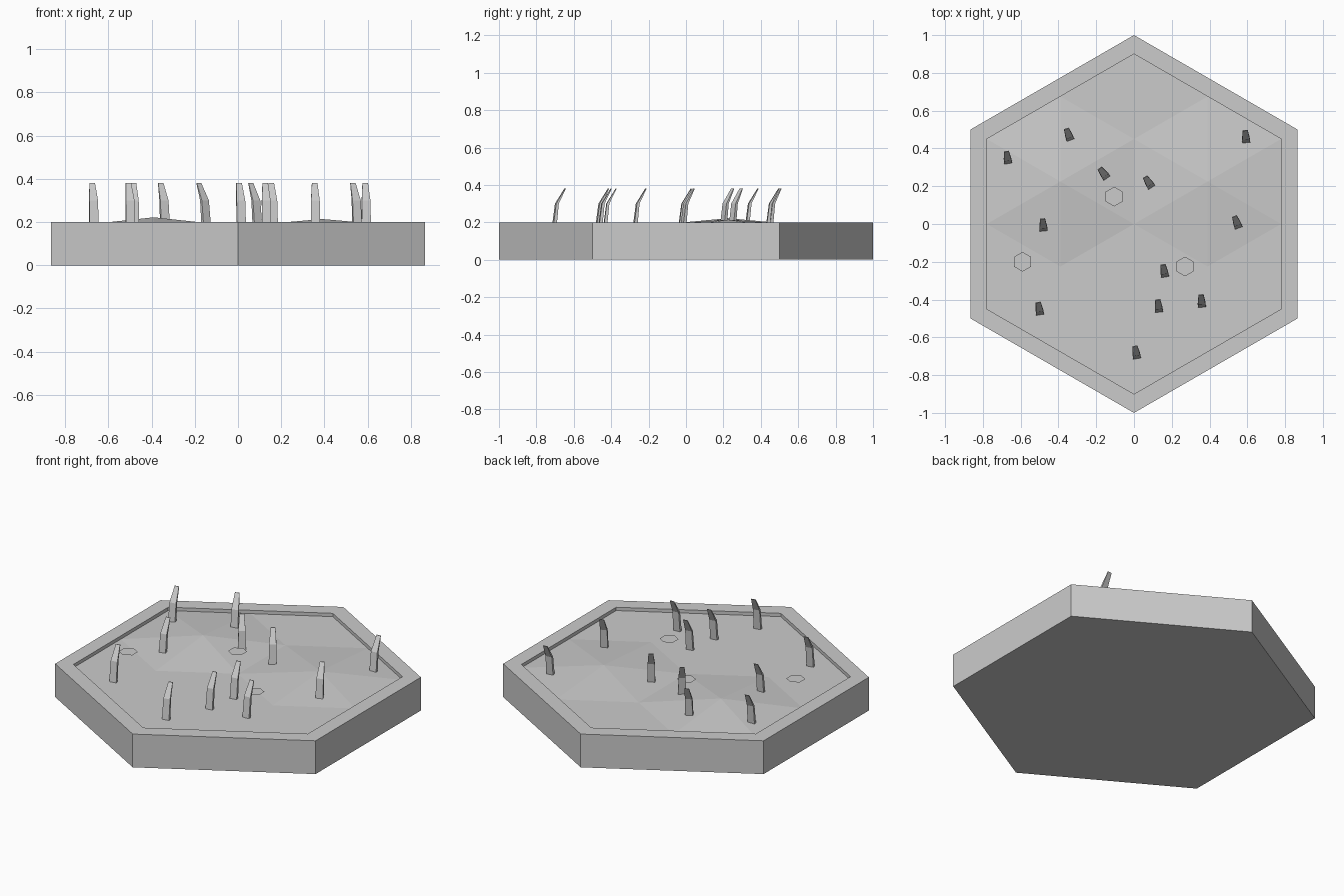
import bpy, bmesh
from math import sin, cos, radians
from mathutils import Matrix, Vector

if "Cube" in bpy.data.objects:
    bpy.data.objects.remove(bpy.data.objects["Cube"])

TOP, FLOOR = 0.20, 0.18


def hexagon(radius, z):
    return [Vector((radius * cos(radians(90 + 60 * i)),
                    radius * sin(radians(90 + 60 * i)), z)) for i in range(6)]


def finish(name, bm):
    bmesh.ops.remove_doubles(bm, verts=bm.verts, dist=1e-5)
    mesh = bpy.data.meshes.new(name)
    bm.to_mesh(mesh)
    bm.free()
    obj = bpy.data.objects.new(name, mesh)
    bpy.context.collection.objects.link(obj)
    return obj


def bridge(bm, lower, upper):
    n = len(lower)
    for i in range(n):
        j = (i + 1) % n
        bm.faces.new((lower[i], lower[j], upper[j], upper[i]))


# Hexagonal tray: bottom, outer wall, rim and shallow inner wall
bm = bmesh.new()
rings = [[bm.verts.new(p) for p in hexagon(r, z)]
         for r, z in ((1, 0), (1, TOP), (0.9, TOP), (0.9, FLOOR))]
bm.faces.new(list(reversed(rings[0])))
for a, b in zip(rings, rings[1:]):
    bridge(bm, a, b)
finish("tile_base", bm)

# Ground: coarse triangles with two low mounds
bm = bmesh.new()
outer = hexagon(0.9, FLOOR)
inner = hexagon(0.45, FLOOR)
for i, z in ((1, 0.222), (5, 0.214)):
    inner[i].z = z
centre = Vector((0, 0, FLOOR))
for i in range(6):
    j = (i + 1) % 6
    mid = (outer[i] + outer[j]) / 2
    for tri in ((centre, inner[i], inner[j]), (inner[i], outer[i], mid),
                (inner[i], mid, inner[j]), (inner[j], mid, outer[j])):
        bm.faces.new([bm.verts.new(p) for p in tri])
finish("ground", bm)

# Flat hexagonal leaves just above the ground
for n, (x, y) in enumerate(((-0.105, 0.145), (-0.59, -0.20), (0.27, -0.225))):
    bm = bmesh.new()
    bm.faces.new([bm.verts.new(p + Vector((x, y, 0))) for p in hexagon(0.052, 0.232)])
    finish(f"leaf_{n + 1}", bm)


# Bent grass blade: sections are (lean, height, half width, half depth)
def blade(name, x, y, yaw):
    bm = bmesh.new()
    sections = ((0, 0, 0.021, 0.009), (0.014, 0.12, 0.020, 0.007), (0.058, 0.20, 0.013, 0.002))
    loops = [[bm.verts.new((sx * w, lean + sy * d, h))
              for sx, sy in ((-1, -1), (1, -1), (1, 1), (-1, 1))]
             for lean, h, w, d in sections]
    bm.faces.new(list(reversed(loops[0])))
    for a, b in zip(loops, loops[1:]):
        bridge(bm, a, b)
    bm.faces.new(loops[-1])
    bm.transform(Matrix.Translation((x, y, FLOOR)) @ Matrix.Rotation(radians(yaw), 4, 'Z'))
    finish(name, bm)


blades = ((0.015, -0.704, 10), (-0.147, 0.248, 36), (-0.338, 0.450, 20),
          (0.090, 0.200, 32), (0.552, -0.014, 20), (0.594, 0.438, 5),
          (-0.667, 0.327, 8), (-0.479, -0.030, 5), (-0.498, -0.472, 9),
          (0.163, -0.272, 9), (0.132, -0.458, 6), (0.359, -0.432, 4))
for n, spec in enumerate(blades):
    blade(f"grass_blade_{n + 1}", *spec)
